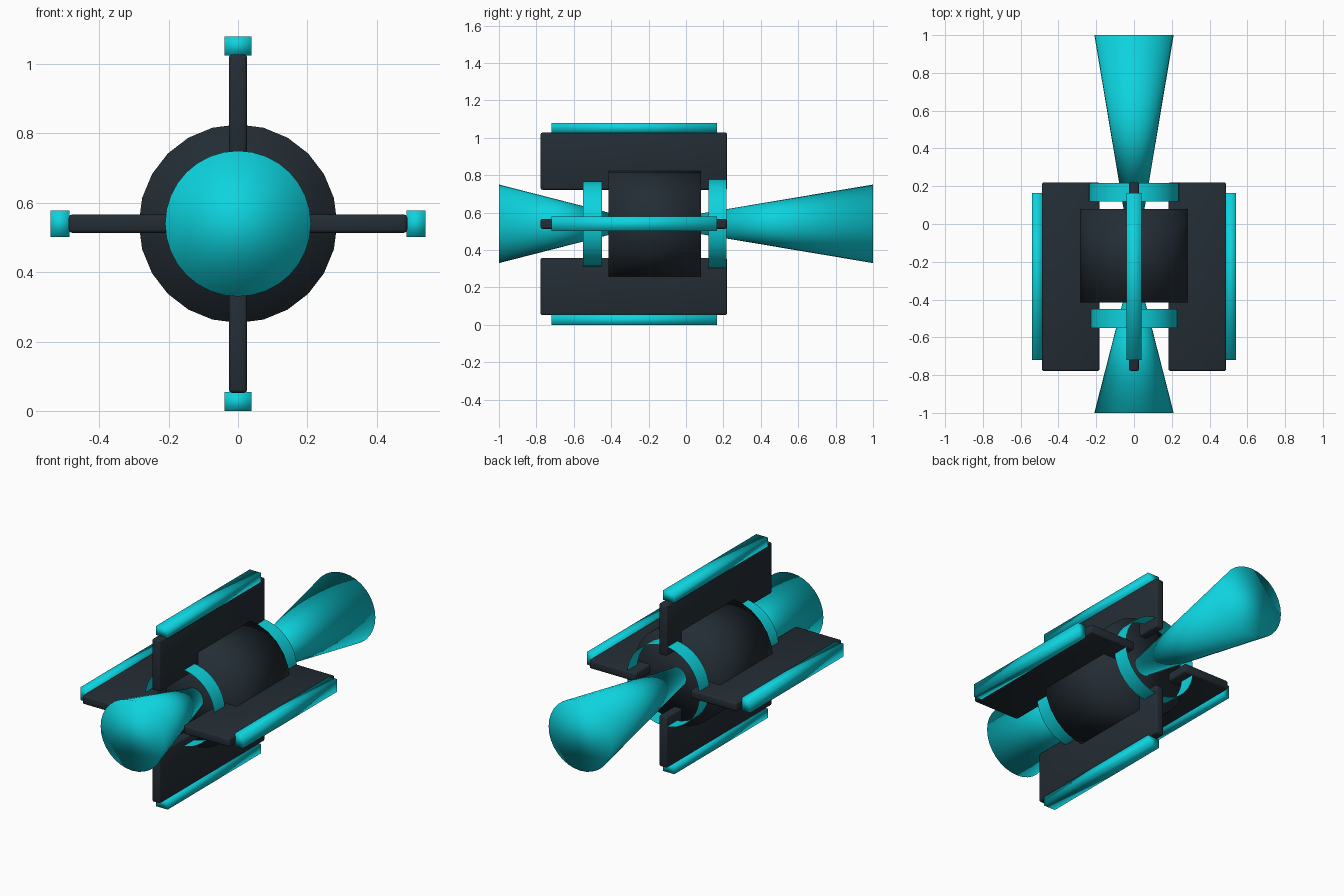
import bpy
import bmesh
import math
from mathutils import Matrix

if "Cube" in bpy.data.objects:
    bpy.data.objects.remove(bpy.data.objects["Cube"])

CZ = 0.54  # height of the long axis


def material(name, rgb):
    m = bpy.data.materials.new(name)
    m.diffuse_color = (*rgb, 1.0)
    m.use_nodes = True
    m.node_tree.nodes["Principled BSDF"].inputs["Base Color"].default_value = m.diffuse_color
    return m


DARK = material("dark_slate", (0.017, 0.026, 0.035))
TEAL = material("bright_teal", (0.004, 0.65, 0.73))


def finish(name, bm, mat):
    """Turn a bmesh into a smooth shaded object."""
    for f in bm.faces:
        f.smooth = True
    me = bpy.data.meshes.new(name)
    bm.to_mesh(me)
    bm.free()
    me.materials.append(mat)
    ob = bpy.data.objects.new(name, me)
    bpy.context.collection.objects.link(ob)
    return ob


def lathe(name, y0, y1, r0, r1, sides, mat, caps=True):
    """Cylinder or cone along y, radius r0 at y0 and r1 at y1."""
    bm = bmesh.new()
    bmesh.ops.create_cone(bm, cap_ends=caps, segments=sides,
                          radius1=r0, radius2=r1, depth=y1 - y0)
    bm.transform(Matrix.Translation((0, (y0 + y1) / 2, CZ))
                 @ Matrix.Rotation(-math.pi / 2, 4, 'X'))
    return finish(name, bm, mat)


def radial_box(name, angle, r0, r1, width, y0, y1, mat, bevel=0.0):
    """Box reaching outward from r0 to r1, turned about the long axis."""
    bm = bmesh.new()
    bmesh.ops.create_cube(bm, size=1)
    bm.transform(Matrix.Translation((0, (y0 + y1) / 2, (r0 + r1) / 2))
                 @ Matrix.Diagonal((width, y1 - y0, r1 - r0, 1)))
    if bevel:
        bmesh.ops.bevel(bm, geom=bm.edges[:], offset=bevel,
                        segments=2, profile=0.5, affect='EDGES')
    bm.transform(Matrix.Translation((0, 0, CZ))
                 @ Matrix.Rotation(angle, 4, 'Y'))
    return finish(name, bm, mat)


# Central drum
lathe("core_drum", -0.415, 0.08, 0.286, 0.286, 24, DARK)

# Flared cones, their tips buried in the drum
lathe("front_cone", -1.0, -0.18, 0.21, 0.0, 32, TEAL)
lathe("rear_cone", -0.25, 1.0, 0.0, 0.21, 32, TEAL)

# Thin open collars
lathe("front_collar", -0.55, -0.45, 0.23, 0.23, 32, TEAL, caps=False)
lathe("rear_collar", 0.12, 0.217, 0.24, 0.24, 32, TEAL, caps=False)

# Four fins with edge bars
for i, side in enumerate(("top", "right", "bottom", "left")):
    a = i * math.pi / 2
    radial_box(side + "_fin", a, 0.182, 0.488, 0.053, -0.778, 0.22, DARK, 0.01)
    radial_box(side + "_edge_bar", a, 0.485, 0.54, 0.077, -0.72, 0.165, TEAL)
